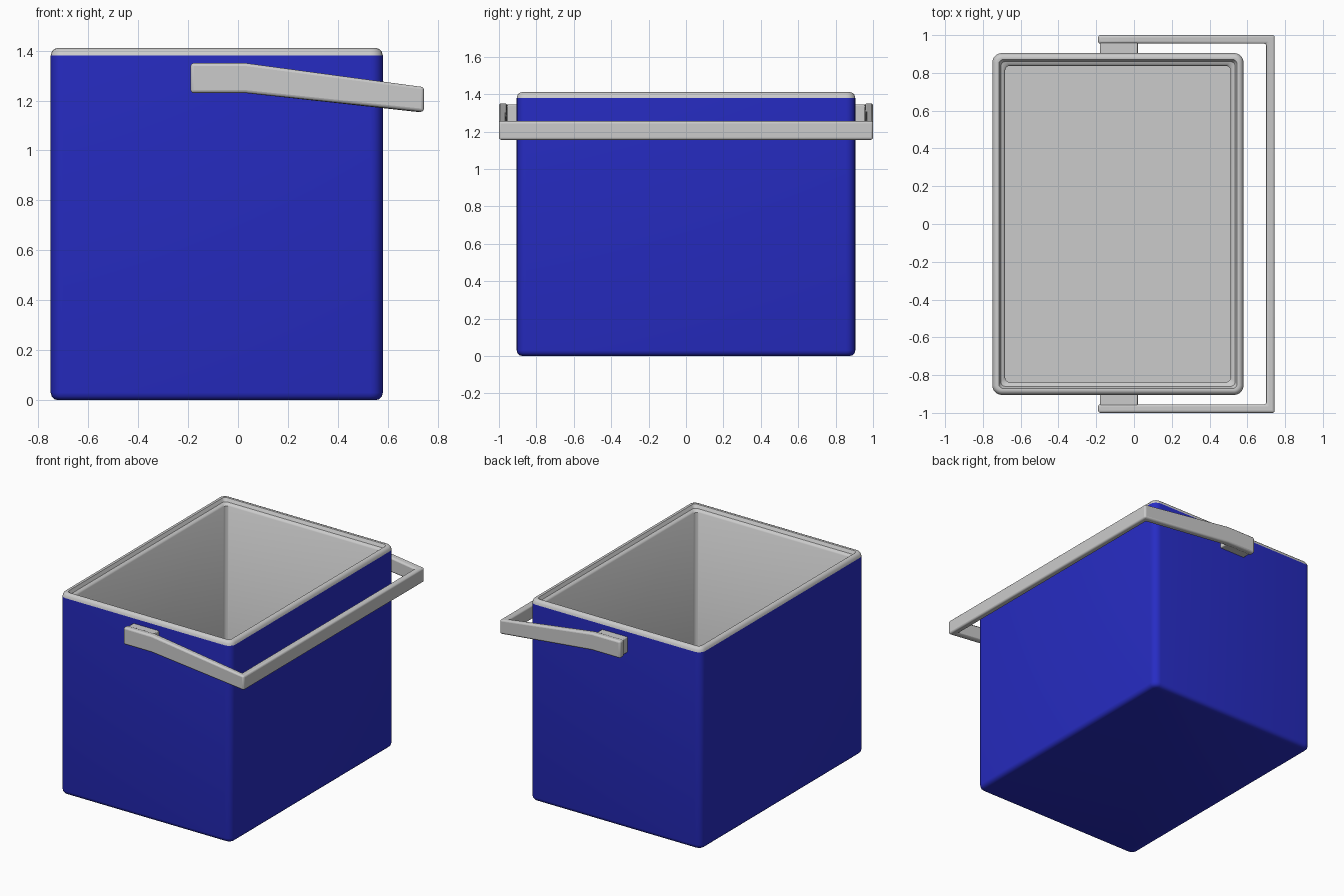
import bpy, bmesh, math

if "Cube" in bpy.data.objects:
    bpy.data.objects.remove(bpy.data.objects["Cube"])

X0, X1, Y = -0.75, 0.58, 0.905


def finish(name, bm, mat=None, angle=40):
    bmesh.ops.recalc_face_normals(bm, faces=bm.faces)
    me = bpy.data.meshes.new(name)
    bm.to_mesh(me)
    bm.free()
    ob = bpy.data.objects.new(name, me)
    bpy.context.collection.objects.link(ob)
    if mat:
        me.materials.append(mat)
    bpy.ops.object.select_all(action='DESELECT')
    ob.select_set(True)
    bpy.context.view_layer.objects.active = ob
    bpy.ops.object.shade_smooth_by_angle(angle=math.radians(angle))
    return ob


def rounded_loop(bm, inset, z, n=5):
    r = max(0.05 - inset, 0.025)
    cx, hx, hy = (X0 + X1) / 2, (X1 - X0) / 2 - inset - r, Y - inset - r
    verts = []
    for q, (sx, sy) in enumerate([(1, 1), (-1, 1), (-1, -1), (1, -1)]):
        for i in range(n + 1):
            a = math.radians(90) * (q + i / n)
            verts.append(bm.verts.new((cx + sx * hx + r * math.cos(a),
                                       sy * hy + r * math.sin(a), z)))
    return verts


def bridge(bm, loops):
    for a, b in zip(loops, loops[1:]):
        n = len(a)
        for i in range(n):
            bm.faces.new((a[i], a[(i + 1) % n], b[(i + 1) % n], b[i]))


def tub(name, profile, cap, mat=None):
    bm = bmesh.new()
    loops = [rounded_loop(bm, *p) for p in profile]
    bridge(bm, loops)
    bm.faces.new(loops[cap])
    return finish(name, bm, mat)


def add_bevel(ob, width, segments):
    mod = ob.modifiers.new("bevel", 'BEVEL')
    mod.width, mod.segments, mod.limit_method = width, segments, 'ANGLE'


blue = bpy.data.materials.new("blue")
blue.diffuse_color = (0.02, 0.025, 0.55, 1)
blue.use_nodes = True
blue.node_tree.nodes["Principled BSDF"].inputs["Base Color"].default_value = blue.diffuse_color

# blue outer shell, open at the top
tub("outer_shell", [(0.03, 0), (0.015, 0.004), (0.004, 0.015), (0, 0.03), (0, 1.38)], 0, blue)

# grey rim rolling over into the inner liner
liner = [(0, 1.38), (0.004, 1.395), (0.013, 1.406), (0.025, 1.41), (0.034, 1.408),
         (0.04, 1.395), (0.045, 1.385), (0.06, 1.38), (0.068, 1.37), (0.068, 0.07)]
tub("inner_liner", liner, -1)

# handle: one rectangular section swept round three sides with mitred corners
# stations: outer x, outer y, inner x, inner y, low z, high z
half = [(-0.19, -1, -0.19, -0.955, 1.23, 1.35),
        (0.03, -1, 0.03, -0.955, 1.23, 1.35),
        (0.745, -1, 0.70, -0.955, 1.155, 1.255)]
path = half + [(a, -b, c, -d, e, f) for a, b, c, d, e, f in reversed(half)]
bm = bmesh.new()
rings = [[bm.verts.new(p) for p in ((ox, oy, lo), (ox, oy, hi), (ix, iy, hi), (ix, iy, lo))]
         for ox, oy, ix, iy, lo, hi in path]
bridge(bm, rings)
bm.faces.new(rings[0])
bm.faces.new(rings[-1])
add_bevel(finish("handle", bm), 0.012, 3)

# pivot blocks joining the handle to the shell
for side, label in ((-1, "front"), (1, "back")):
    bm = bmesh.new()
    bmesh.ops.create_cube(bm, size=1)
    for v in bm.verts:
        v.co = (-0.08 + v.co.x * 0.20, side * (0.93 + v.co.y * 0.07), 1.29 + v.co.z * 0.11)
    add_bevel(finish(label + "_handle_pivot", bm), 0.006, 2)
